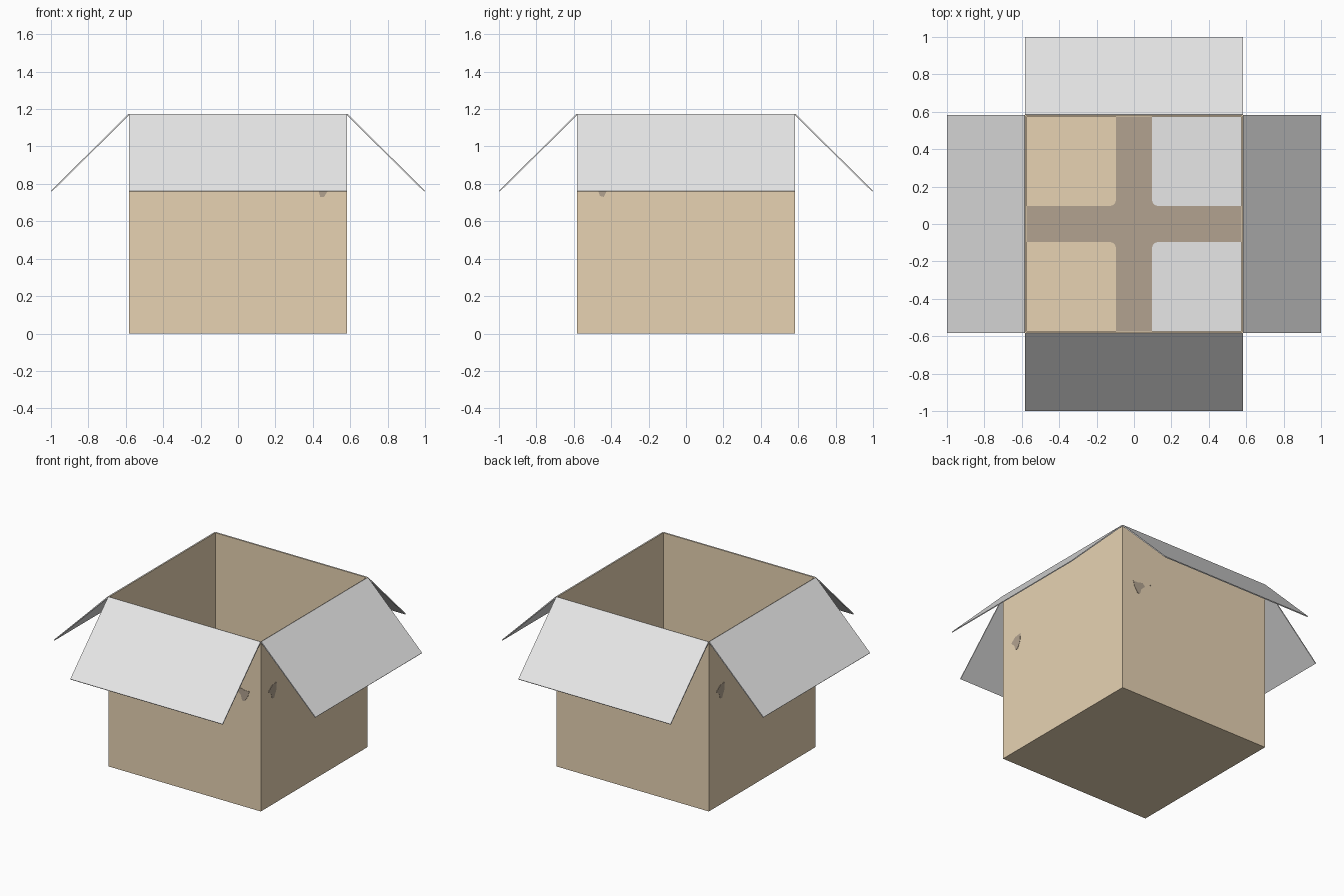
import bpy, bmesh, math
from mathutils import Matrix, Vector

cube = bpy.data.objects.get("Cube")
if cube:
    bpy.data.objects.remove(cube, do_unlink=True)

HALF, TOP, WALL = 0.582, 1.172, 0.006


def material(name, rgb):
    m = bpy.data.materials.new(name)
    m.use_nodes = True
    m.diffuse_color = (*rgb, 1)
    bsdf = next(n for n in m.node_tree.nodes if n.type == 'BSDF_PRINCIPLED')
    bsdf.inputs["Base Color"].default_value = (*rgb, 1)
    return m


TAN = material("tan_cardboard", (0.80, 0.65, 0.45))
BROWN = material("brown_scuff", (0.446, 0.365, 0.28))
GREY = material("pale_grey_card", (0.80, 0.80, 0.80))


def finish(name, bm, mat):
    bmesh.ops.recalc_face_normals(bm, faces=bm.faces)
    mesh = bpy.data.meshes.new(name)
    bm.to_mesh(mesh)
    bm.free()
    mesh.materials.append(mat)
    ob = bpy.data.objects.new(name, mesh)
    bpy.context.collection.objects.link(ob)
    return ob


def prism(name, points, depth, mat, transform=Matrix()):
    """Extrude a closed outline of 3D points along the depth vector."""
    bm = bmesh.new()
    face = bm.faces.new([bm.verts.new(p) for p in points])
    new = bmesh.ops.extrude_face_region(bm, geom=[face])["geom"]
    bmesh.ops.translate(bm, vec=Vector(depth),
                        verts=[v for v in new if isinstance(v, bmesh.types.BMVert)])
    bm.transform(transform)
    return finish(name, bm, mat)


# Open box with thin walls
bm = bmesh.new()
bmesh.ops.create_cube(bm, size=1)
bm.transform(Matrix.Translation((0, 0, TOP / 2)) @ Matrix.Diagonal((2 * HALF, 2 * HALF, TOP, 1)))
bm.faces.ensure_lookup_table()
lid = max(bm.faces, key=lambda f: f.calc_center_median().z)
bmesh.ops.delete(bm, geom=[lid], context='FACES_ONLY')
box = finish("box_body", bm, TAN)
solid = box.modifiers.new("wall_thickness", 'SOLIDIFY')
solid.thickness = WALL
solid.offset = -1

# Four flaps folded out and down, one per side
for i, side in enumerate(("front", "left", "back", "right")):
    profile = [(-HALF, -HALF + 0.003, TOP - 0.002), (-HALF, -HALF - 0.004, TOP + 0.002),
               (-HALF, -1.0, 0.763), (-HALF, -0.996, 0.758)]
    prism(side + "_flap", profile, (2 * HALF, 0, 0), GREY,
          Matrix.Rotation(i * math.pi / 2, 4, 'Z'))

# Floor: brown cross showing between four panels with one rounded corner each
F = HALF - WALL
base = [(-F, -F, WALL), (F, -F, WALL), (F, F, WALL), (-F, F, WALL)]
prism("floor_cross", base, (0, 0, 0.003), BROWN)
GAP, R = 0.097, 0.03
for sx, mat in ((-1, TAN), (1, GREY)):
    for sy in (-1, 1):
        pts = [(F, GAP), (F, F), (GAP, F)]
        for k in range(7):
            a = math.pi + k * math.pi / 12
            pts.append((GAP + R + R * math.cos(a), GAP + R + R * math.sin(a)))
        name = ("left" if sx > 0 else "right") + ("_back" if sy > 0 else "_front")
        prism(name + "_floor_panel", [(sx * x, sy * y, WALL + 0.003) for x, y in pts],
              (0, 0, 0.003), mat)

# Worn marks below the flaps, in each wall's own plane (across, height)
MARK_A = [(0.40, 0.795), (0.42, 0.815), (0.46, 0.805), (0.495, 0.805),
          (0.485, 0.77), (0.46, 0.73), (0.44, 0.73), (0.43, 0.765)]
MARK_B = [(-0.50, 0.795), (-0.46, 0.825), (-0.41, 0.832), (-0.415, 0.78),
          (-0.44, 0.73), (-0.46, 0.735), (-0.47, 0.765)]
DOT = [(0.347, 0.82), (0.353, 0.826), (0.359, 0.82), (0.353, 0.814)]
D = HALF + 0.002
for sign, y_side, x_side in ((-1, "front", "right"), (1, "back", "left")):
    prism(y_side + "_mark", [(u, sign * D, z) for u, z in MARK_A],
          (0, -sign * 0.003, 0), BROWN)
    prism(x_side + "_mark", [(sign * D, sign * u, z) for u, z in MARK_B],
          (-sign * 0.003, 0, 0), BROWN)
prism("back_speck", [(u, D, z) for u, z in DOT], (0, -0.003, 0), BROWN)
